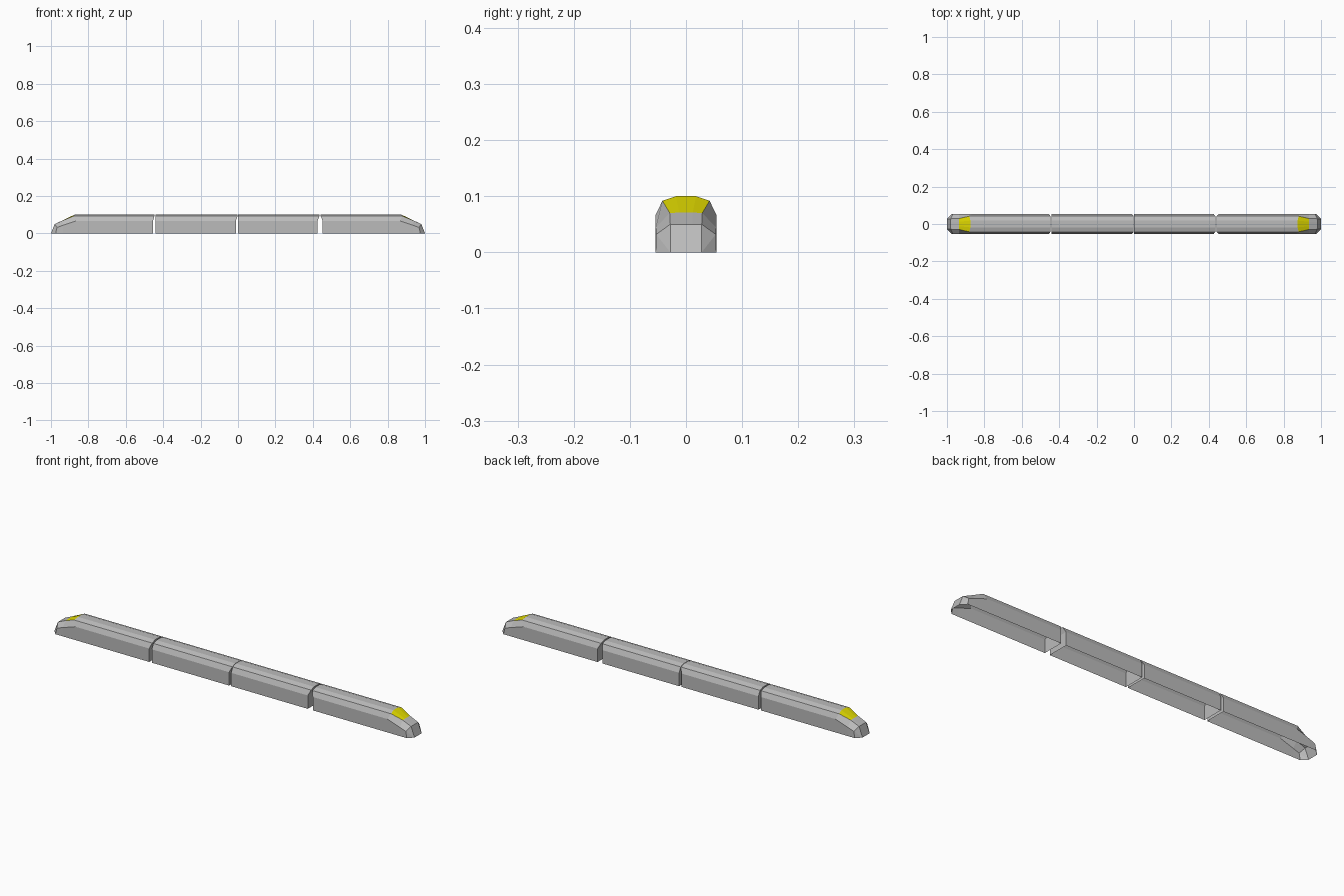
import bpy, bmesh, math

if "Cube" in bpy.data.objects:
    bpy.data.objects.remove(bpy.data.objects["Cube"])

yellow = bpy.data.materials.new("yellow_window")
yellow.diffuse_color = (0.75, 0.7, 0.0, 1)
yellow.use_nodes = True
yellow.node_tree.nodes["Principled BSDF"].inputs["Base Color"].default_value = yellow.diffuse_color
grey = bpy.data.materials.new("grey_body")
grey.diffuse_color = (0.5, 0.5, 0.5, 1)
grey.use_nodes = True
grey.node_tree.nodes["Principled BSDF"].inputs["Base Color"].default_value = grey.diffuse_color

# half section (y, z): sill, belt, shoulder, roof
SECTION = [(0.054, 0), (0.054, 0.067), (0.042, 0.092), (0.018, 0.1)]


def body_row(xs):
    return [(x, y, z) for x, (y, z) in zip(xs, SECTION)]


def end_row(low, high):
    return body_row([low, low, high, high])


# nose rows, from the windscreen top down to the tip
NOSE = [
    body_row([0.87, 0.865, 0.88, 0.875]),
    [(0.935, 0.054, 0), (0.935, 0.054, 0.044), (0.935, 0.029, 0.07), (0.935, 0.012, 0.071)],
    [(0.975, 0.054, 0), (0.968, 0.053, 0.032), (0.98, 0.028, 0.05), (0.98, 0.012, 0.05)],
    [(1.0, 0.028, 0), (1.0, 0.028, 0), (1.0, 0.028, 0), (1.0, 0.012, 0)],
]


def make_car(name, rows, flip=1, capped=(0,), window=None):
    """Loft the mirrored half rows into an open-bottomed shell."""
    bm = bmesh.new()
    grid = []
    for half in rows:
        full = half + [(x, -y, z) for x, y, z in reversed(half)]
        grid.append([bm.verts.new((x * flip, y, z)) for x, y, z in full])
    for r, (a, b) in enumerate(zip(grid, grid[1:])):
        for i in range(7):
            f = bm.faces.new((a[i], a[i + 1], b[i + 1], b[i]))
            if r == window and 2 <= i <= 4:
                f.material_index = 1
    # end walls
    for c in capped:
        g = grid[c]
        for i in range(3):
            bm.faces.new((g[i], g[i + 1], g[6 - i], g[7 - i]))
    bmesh.ops.remove_doubles(bm, verts=bm.verts, dist=1e-5)
    bmesh.ops.recalc_face_normals(bm, faces=bm.faces)
    # make the shell face outwards
    roof = max(bm.faces, key=lambda f: f.calc_center_median().z)
    if roof.normal.z < 0:
        bmesh.ops.reverse_faces(bm, faces=bm.faces)
    me = bpy.data.meshes.new(name)
    bm.to_mesh(me)
    bm.free()
    me.materials.append(grey)
    me.materials.append(yellow)
    ob = bpy.data.objects.new(name, me)
    bpy.context.collection.objects.link(ob)
    return ob


# driving cars at both ends
make_car("right_end_car", [end_row(0.453, 0.442)] + NOSE, 1, (0,), 1)
make_car("left_end_car", [end_row(0.455, 0.447)] + NOSE, -1, (0,), 1)

# middle cars
make_car("left_middle_car", [end_row(-0.440, -0.440), end_row(-0.012, -0.002)], 1, (0, 1))
make_car("right_middle_car", [end_row(0.0, 0.0), end_row(0.425, 0.435)], 1, (0, 1))
